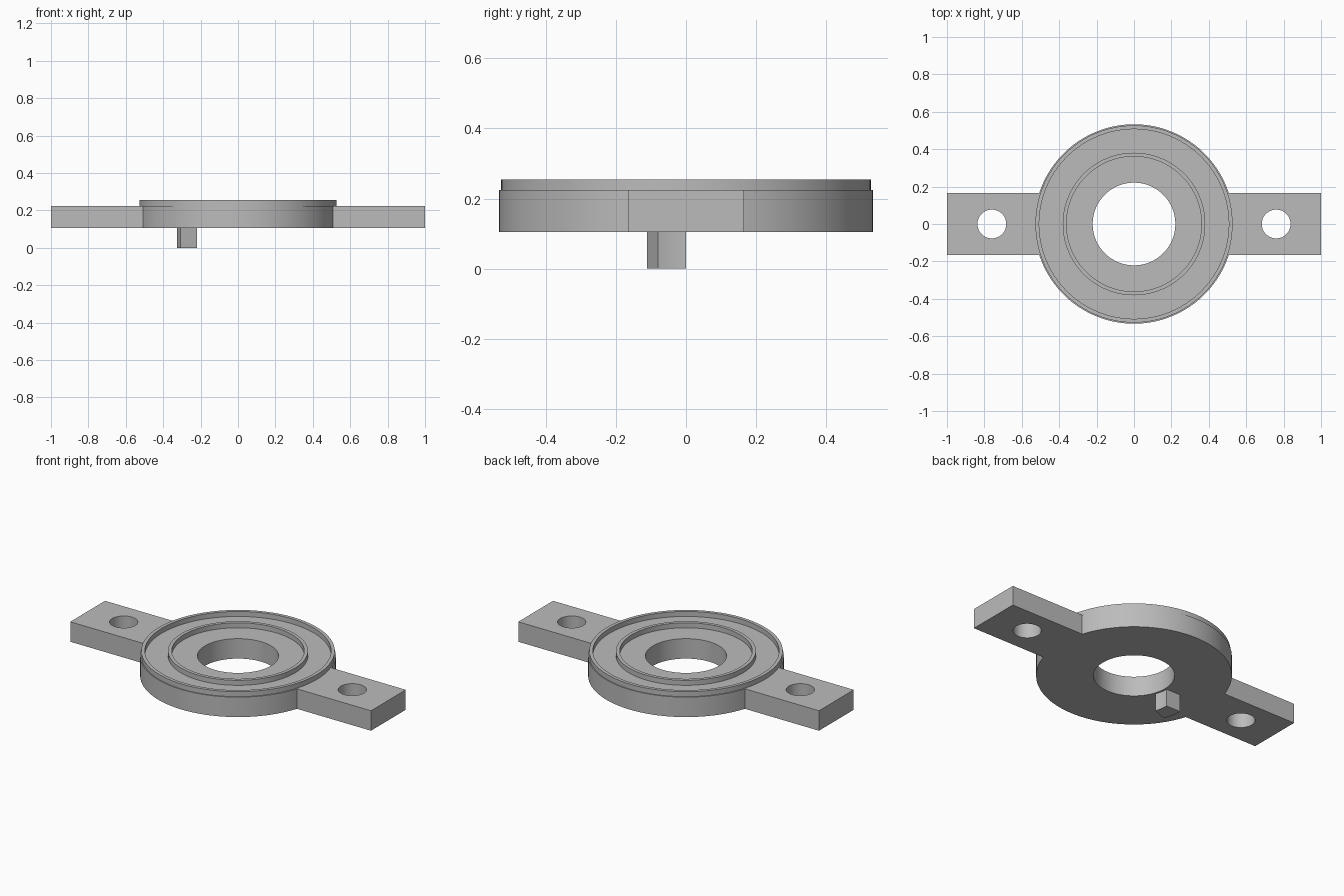
import bpy
import bmesh
from math import asin, cos, sin, pi, radians

if "Cube" in bpy.data.objects:
    bpy.data.objects.remove(bpy.data.objects["Cube"], do_unlink=True)

grey = bpy.data.materials.new("plain grey")
grey.use_nodes = True
COLOUR = (0.5, 0.5, 0.5, 1)
grey.diffuse_color = COLOUR
grey.node_tree.nodes["Principled BSDF"].inputs["Base Color"].default_value = COLOUR


def arc(radius, start, end, steps):
    return [(radius * cos(start + (end - start) * i / steps),
             radius * sin(start + (end - start) * i / steps)) for i in range(steps + 1)]


def circle(radius, x=0, steps=128):
    return [(x + px, py) for px, py in arc(radius, 0, 2 * pi, steps)[:-1]]


def prism(name, loops, bottom, top):
    """Fill the first loop, leave the others open as holes, and extrude upward."""
    bm = bmesh.new()
    for loop in loops:
        verts = [bm.verts.new((x, y, bottom)) for x, y in loop]
        for i, v in enumerate(verts):
            bm.edges.new((verts[i - 1], v))
    bmesh.ops.triangle_fill(bm, use_beauty=True, edges=bm.edges[:])
    raised = bmesh.ops.extrude_face_region(bm, geom=bm.faces[:], use_keep_orig=True)
    moved = [g for g in raised["geom"] if isinstance(g, bmesh.types.BMVert)]
    bmesh.ops.translate(bm, verts=moved, vec=(0, 0, top - bottom))
    bmesh.ops.recalc_face_normals(bm, faces=bm.faces[:])
    mesh = bpy.data.meshes.new(name)
    bm.to_mesh(mesh)
    bm.free()
    mesh.materials.append(grey)
    obj = bpy.data.objects.new(name, mesh)
    bpy.context.collection.objects.link(obj)
    bpy.ops.object.select_all(action="DESELECT")
    obj.select_set(True)
    bpy.context.view_layer.objects.active = obj
    bpy.ops.object.shade_smooth_by_angle(angle=radians(30))
    return obj


BODY_R, ARM_W, FLOOR, BASE, RIM_TOP = 0.533, 0.165, 0.225, 0.105, 0.255

# Round body with two mounting arms, a central bore and two bolt holes
join = asin(ARM_W / BODY_R)
outline = [(1, -ARM_W), (1, ARM_W)]
outline += arc(BODY_R, join, pi - join, 56)
outline += [(-1, ARM_W), (-1, -ARM_W)]
outline += arc(BODY_R, pi + join, 2 * pi - join, 56)
bolt_holes = [circle(0.077, side * 0.76, 64) for side in (-1, 1)]
prism("mounting_plate", [outline, circle(0.221)] + bolt_holes, BASE, FLOOR)

# Raised rims on the upper face
prism("outer_rim", [circle(0.527), circle(0.507)], FLOOR, RIM_TOP)
prism("inner_rim", [circle(0.381), circle(0.361)], FLOOR, RIM_TOP)

# Curved locating lug under the body
lug_end = pi + radians(20)
prism("locating_lug", [arc(0.327, pi, lug_end, 10) + arc(0.232, lug_end, pi, 10)], 0, BASE)
